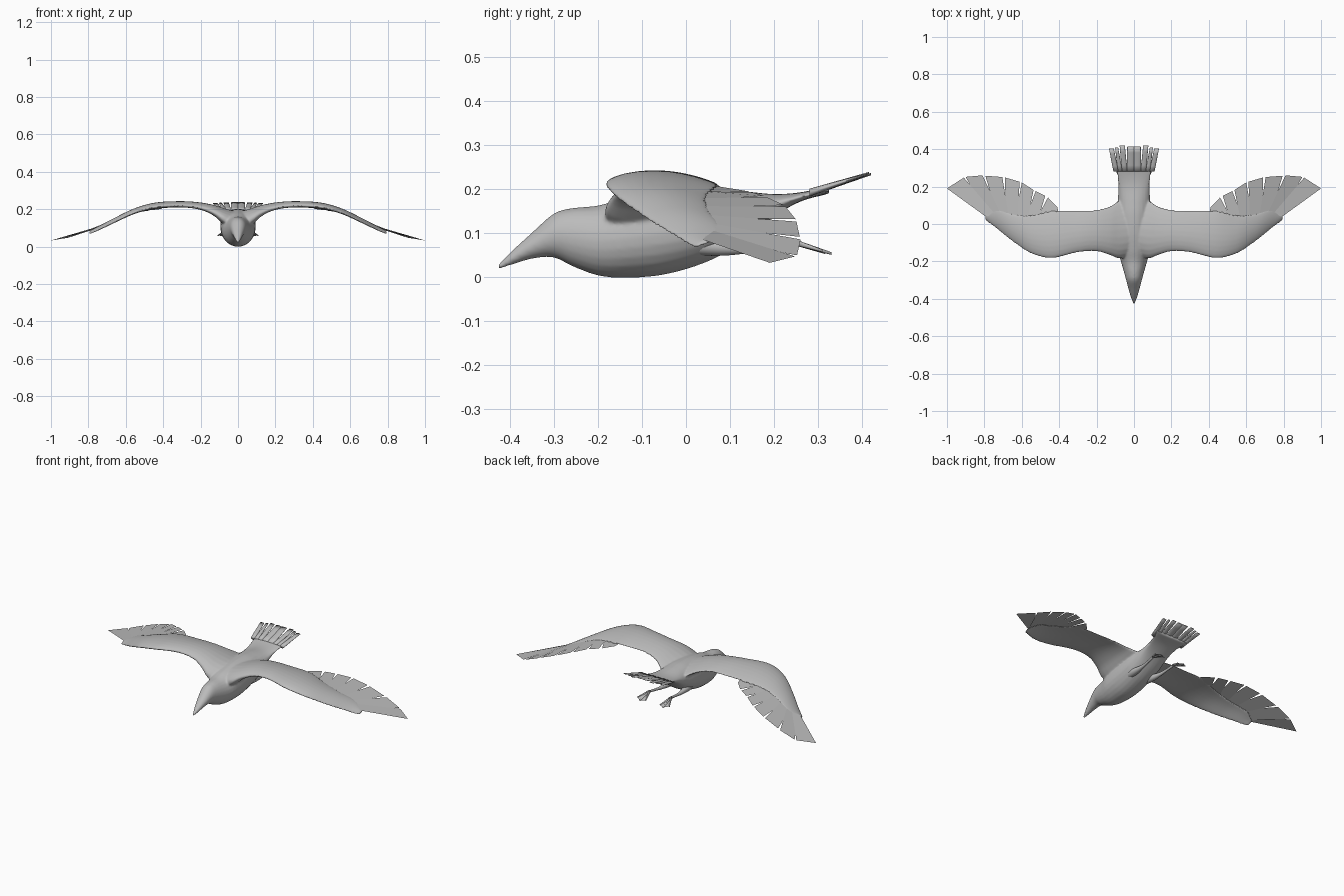
import bpy, bmesh, math
from mathutils import Vector

if "Cube" in bpy.data.objects:
    bpy.data.objects.remove(bpy.data.objects["Cube"])

grey = bpy.data.materials.new("plumage grey")
grey.use_nodes = True
grey.diffuse_color = (0.5, 0.5, 0.5, 1)
bsdf = next(n for n in grey.node_tree.nodes if n.type == 'BSDF_PRINCIPLED')
bsdf.inputs["Base Color"].default_value = (0.5, 0.5, 0.5, 1)


def smooth_at(rows, x):
    """Smooth interpolation of table rows keyed by their first value."""
    last = len(rows) - 1

    def slope(i, k):
        a, b = rows[max(i - 1, 0)], rows[min(i + 1, last)]
        return (b[k] - a[k]) / (b[0] - a[0])
    x = min(max(x, rows[0][0]), rows[-1][0])
    i = next(j for j in range(last) if x <= rows[j + 1][0])
    h = rows[i + 1][0] - rows[i][0]
    t = (x - rows[i][0]) / h
    out = []
    for k in range(1, len(rows[0])):
        p, q = rows[i][k], rows[i + 1][k]
        out.append(p + (q - p) * t * t * (3 - 2 * t)
                   + h * t * (1 - t) * (slope(i, k) * (1 - t) - slope(i + 1, k) * t))
    return out


def add_object(name, bm, smooth=True):
    bmesh.ops.recalc_face_normals(bm, faces=bm.faces)
    mesh = bpy.data.meshes.new(name)
    bm.to_mesh(mesh)
    bm.free()
    mesh.materials.append(grey)
    for p in mesh.polygons:
        p.use_smooth = smooth
    obj = bpy.data.objects.new(name, mesh)
    bpy.context.collection.objects.link(obj)
    return obj


def loft(name, *shapes):
    """Skin one or more lists of rings into a single object."""
    bm = bmesh.new()
    for rings in shapes:
        loops = [[bm.verts.new(p) for p in ring] for ring in rings]
        n = len(loops[0])
        for a, b in zip(loops, loops[1:]):
            for i in range(n):
                j = (i + 1) % n
                bm.faces.new((a[i], a[j], b[j], b[i]))
        bm.faces.new(loops[0])
        bm.faces.new(loops[-1])
    return add_object(name, bm)


def plate(name, points):
    bm = bmesh.new()
    bm.faces.new([bm.verts.new(p) for p in points])
    return add_object(name, bm, False)


def steps(rows, n):
    return [rows[0][0] + (rows[-1][0] - rows[0][0]) * i / n for i in range(n + 1)]


TURN = [2 * math.pi * i / 24 for i in range(24)]


def oval(x, y, z, rx, rz):
    return [(x + rx * math.cos(a), y, z + rz * math.sin(a)) for a in TURN]


# Body from beak tip to tail: y, half width, bottom, top
BODY = [(-0.428, 0.004, 0.017, 0.027), (-0.39, 0.018, 0.030, 0.065),
        (-0.35, 0.029, 0.042, 0.101), (-0.30, 0.042, 0.045, 0.145),
        (-0.26, 0.053, 0.026, 0.157), (-0.20, 0.070, 0.004, 0.163),
        (-0.14, 0.086, -0.001, 0.180), (-0.05, 0.094, 0.006, 0.197),
        (0.05, 0.094, 0.036, 0.202), (0.12, 0.088, 0.075, 0.197),
        (0.20, 0.084, 0.138, 0.189), (0.26, 0.091, 0.172, 0.193),
        (0.325, 0.112, 0.190, 0.207)]
body_rings = []
for y in steps(BODY, 60):
    w, lo, hi = smooth_at(BODY, y)
    body_rings.append(oval(0, y, (lo + hi) / 2, w, (hi - lo) / 2))

# Wing: x, leading y, trailing y, leading z, trailing z, thickness
WING = [(0.02, -0.175, 0.13, 0.125, 0.145, 0.085),
        (0.08, -0.185, 0.125, 0.150, 0.164, 0.075),
        (0.13, -0.166, 0.096, 0.182, 0.188, 0.050),
        (0.20, -0.147, 0.080, 0.207, 0.205, 0.035),
        (0.30, -0.152, 0.072, 0.219, 0.210, 0.030),
        (0.44, -0.183, 0.073, 0.212, 0.204, 0.029),
        (0.55, -0.158, 0.050, 0.182, 0.182, 0.025),
        (0.65, -0.093, 0.060, 0.135, 0.147, 0.019),
        (0.74, -0.022, 0.088, 0.090, 0.108, 0.013),
        (0.795, 0.020, 0.060, 0.066, 0.080, 0.009)]


def wing_rings(s):
    rings = []
    for x in steps(WING, 56):
        ly, ty, lz, tz, th = smooth_at(WING, x)
        ring = []
        for a in TURN:
            f = (1 - math.cos(a)) / 2
            camber = min(th * 0.45, 0.012) * math.sin(a) ** 2
            rise = th / 2 * math.sin(a) * (1 + 0.45 * math.cos(a))
            ring.append((s * x, ly + (ty - ly) * f, lz + (tz - lz) * f + camber + rise))
        rings.append(ring)
    return rings


# Body and wings fused into one smooth skin
body = loft("body_and_wings", body_rings, wing_rings(1), wing_rings(-1))
fuse = body.modifiers.new("fuse", 'REMESH')
fuse.mode = 'VOXEL'
fuse.voxel_size = 0.005
fuse.use_smooth_shade = True
soften = body.modifiers.new("soften", 'SMOOTH')
soften.factor = 0.5
soften.iterations = 8

# Flight feathers: root x pair, tip pair (x, y)
FEATHERS = [(0.40, 0.52, (0.41, 0.09), (0.46, 0.142)),
            (0.51, 0.585, (0.475, 0.150), (0.525, 0.176)),
            (0.57, 0.635, (0.537, 0.182), (0.60, 0.222)),
            (0.62, 0.685, (0.612, 0.226), (0.69, 0.249)),
            (0.67, 0.735, (0.704, 0.251), (0.795, 0.258)),
            (0.715, 0.785, (0.81, 0.26), (0.90, 0.252)),
            (0.75, 0.79, (0.91, 0.248), (1.0, 0.19))]
# Height of the feather tips along the span
TIP_Z = [(0.40, 0.203), (0.53, 0.184), (0.61, 0.161), (0.70, 0.128),
         (0.80, 0.090), (0.90, 0.050), (1.0, 0.033)]

# Tail feathers: root x, root half width, tip x, tip half width, tip y
TAIL = [(0.018, 0.021, 0.018, 0.018, 0.415), (0.050, 0.015, 0.063, 0.014, 0.42),
        (0.074, 0.013, 0.093, 0.008, 0.41), (0.096, 0.014, 0.121, 0.013, 0.404)]

# Trailing leg, thick at the thigh: y, x, z, radius
LEG = [(0.0, 0.05, 0.075, 0.024), (0.08, 0.058, 0.068, 0.019),
       (0.15, 0.064, 0.066, 0.010), (0.20, 0.068, 0.072, 0.007),
       (0.255, 0.072, 0.080, 0.007)]

for side, s in (("left", 1), ("right", -1)):
    for i, (xa, xb, ta, tb) in enumerate(FEATHERS):
        root = []
        for x in (xa, xb):
            ly, ty, lz, tz, th = smooth_at(WING, x)
            root.append((s * x, ty - 0.025, tz + 0.003))
        tips = [(s * x, y, smooth_at(TIP_Z, x)[0]) for x, y in (ta, tb)]
        plate(f"{side}_flight_feather_{i + 1}", [root[0], tips[0], tips[1], root[1]])

    for i, (xr, wr, xt, wt, y) in enumerate(TAIL):
        rings = []
        for t in (0, 0.25, 0.5, 0.75, 1):
            x, w = xr + (xt - xr) * t, wr + (wt - wr) * t
            z = 0.192 + 0.043 * t - 0.05 * (x - 0.05) * t
            rings.append(oval(s * x, 0.28 + (y - 0.28) * t, z, w, 0.009 - 0.0065 * t))
        loft(f"{side}_tail_feather_{i + 1}", rings)

    rings = []
    for y in steps(LEG, 20):
        cx, cz, r = smooth_at(LEG, y)
        rings.append(oval(s * cx, y, cz, r, r))
    loft(side + "_leg", rings)

    # Webbed foot with three toes
    ankle = Vector((s * 0.072, 0.245, 0.080))
    tips = [Vector((s * x, y, z)) for x, y, z in
            ((0.048, 0.315, 0.056), (0.078, 0.33, 0.054), (0.106, 0.31, 0.060))]
    plate(side + "_foot_web", [ankle, *tips])
    for i, tip in enumerate(tips):
        rings = []
        for t in (0, 0.5, 1):
            c = ankle.lerp(tip, t)
            r = 0.007 - 0.004 * t
            rings.append(oval(c.x, c.y, c.z, r, r))
        loft(f"{side}_toe_{i + 1}", rings)
